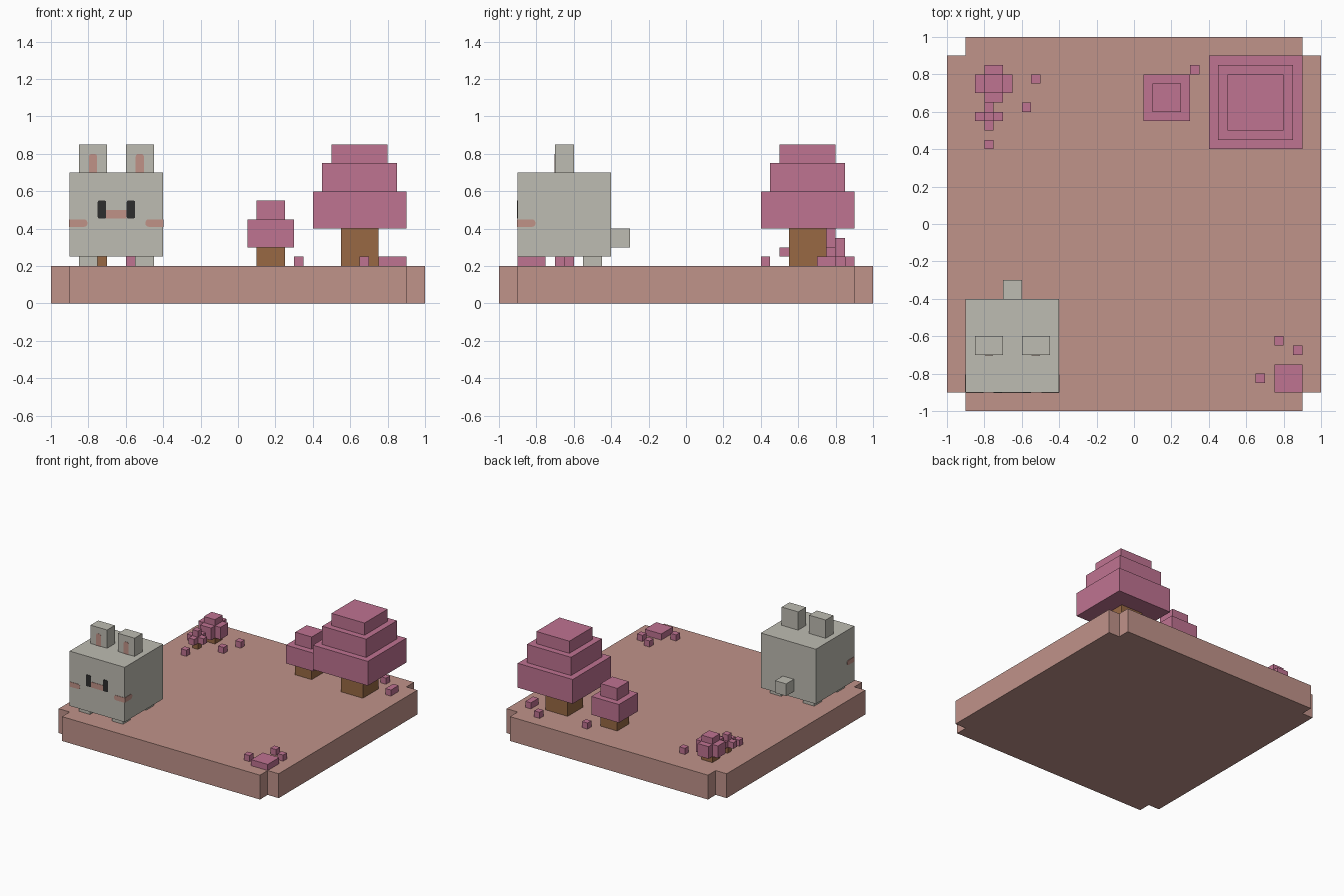
import bpy, bmesh, math
from mathutils import Vector

if "Cube" in bpy.data.objects:
    bpy.data.objects.remove(bpy.data.objects["Cube"], do_unlink=True)


def material(name, rgb):
    lin = [((c / 255 + 0.055) / 1.055) ** 2.4 for c in rgb]
    m = bpy.data.materials.new(name)
    m.use_nodes = True
    m.diffuse_color = (*lin, 1)
    m.node_tree.nodes["Principled BSDF"].inputs["Base Color"].default_value = (*lin, 1)
    return m


CLAY = material("clay pink", (192, 147, 138))
FUR = material("warm grey fur", (190, 188, 178))
BLUSH = material("blush", (192, 146, 135))
LEAF = material("pink foliage", (191, 115, 145))
BARK = material("brown bark", (152, 105, 68))
DARK = material("dark eye", (45, 45, 45))


def prism(name, outline, push, mat):
    """Extrude a closed outline of 3D points along the push vector."""
    bm = bmesh.new()
    face = bm.faces.new([bm.verts.new(p) for p in outline])
    ext = bmesh.ops.extrude_face_region(bm, geom=[face])
    moved = [v for v in ext["geom"] if isinstance(v, bmesh.types.BMVert)]
    bmesh.ops.translate(bm, verts=moved, vec=Vector(push))
    bmesh.ops.recalc_face_normals(bm, faces=bm.faces[:])
    mesh = bpy.data.meshes.new(name)
    bm.to_mesh(mesh)
    bm.free()
    mesh.materials.append(mat)
    obj = bpy.data.objects.new(name, mesh)
    bpy.context.collection.objects.link(obj)
    return obj


def box(name, x, y, z, mat):
    """Box from (min, max) ranges."""
    pts = [(x[0], y[0], z[0]), (x[1], y[0], z[0]), (x[1], y[1], z[0]), (x[0], y[1], z[0])]
    return prism(name, pts, (0, 0, z[1] - z[0]), mat)


def block(name, cx, cy, half, z0, z1, mat):
    """Square block centred on cx, cy."""
    return box(name, (cx - half, cx + half), (cy - half, cy + half), (z0, z1), mat)


def plus(name, cx, cy, half, inner, z0, z1, mat):
    """Plus-shaped slab: a square with notched corners."""
    quarter = [(half, -inner), (half, inner), (inner, inner)]
    pts = []
    for k in range(4):
        c, s = round(math.cos(k * math.pi / 2)), round(math.sin(k * math.pi / 2))
        pts += [(cx + a * c - b * s, cy + a * s + b * c, z0) for a, b in quarter]
    return prism(name, pts, (0, 0, z1 - z0), mat)


def rounded(u, v, radii):
    """Rectangle outline; radii in order: low left, low right, top right, top left."""
    corners = [(u[0], v[0], 1, 1), (u[1], v[0], -1, 1), (u[1], v[1], -1, -1), (u[0], v[1], 1, -1)]
    pts = []
    for k, ((cu, cv, su, sv), r) in enumerate(zip(corners, radii)):
        if r == 0:
            pts.append((cu, cv))
            continue
        for i in range(5):
            a = math.pi + k * math.pi / 2 + i * math.pi / 8
            pts.append((cu + su * r + r * math.cos(a), cv + sv * r + r * math.sin(a)))
    return pts


def front_plate(name, x, z, y, radii, mat):
    prism(name, [(a, y, b) for a, b in rounded(x, z, radii)], (0, -0.003, 0), mat)


def side_plate(name, y, z, x, out, radii, mat):
    prism(name, [(x, a, b) for a, b in rounded(y, z, radii)], (out * 0.003, 0, 0), mat)


# Ground slab
plus("ground_slab", 0, 0, 1.0, 0.9, 0, 0.2, CLAY)

# Animal: body, tail, then mirrored parts about its centre line
CX = -0.65
box("body", (-0.9, -0.4), (-0.9, -0.4), (0.25, 0.7), FUR)
box("tail", (-0.7, -0.6), (-0.4, -0.3), (0.3, 0.4), FUR)
front_plate("mouth", (-0.705, -0.595), (0.455, 0.5), -0.9, (0, 0, 0, 0), BLUSH)
for side, s in (("right", -1), ("left", 1)):
    def span(a, b):
        return tuple(sorted((CX + s * a, CX + s * b)))

    box(side + "_ear", span(0.05, 0.2), (-0.7, -0.6), (0.7, 0.85), FUR)
    front_plate(side + "_inner_ear", span(0.103, 0.147), (0.7, 0.8), -0.7,
                (0, 0, 0.015, 0.015), BLUSH)
    front_plate(side + "_eye", span(0.055, 0.1), (0.455, 0.55), -0.9, (0.008,) * 4, DARK)
    inner = (0, 0.018, 0.018, 0) if s < 0 else (0.018, 0, 0, 0.018)
    front_plate(side + "_cheek", span(0.155, 0.25), (0.41, 0.45), -0.9, inner, BLUSH)
    side_plate(side + "_cheek_side", (-0.9, -0.805), (0.41, 0.45), CX + s * 0.25, s,
               (0, 0.018, 0.018, 0), BLUSH)
    for end, cy in (("front", -0.8), ("back", -0.5)):
        block(f"{end}_{side}_foot", CX + s * 0.15, cy, 0.05, 0.2, 0.25, FUR)


# Trees: square trunk with stacked foliage tiers (half width, bottom, top)
def tree(name, cx, cy, trunk, tiers):
    block(name + "_trunk", cx, cy, trunk, 0.2, tiers[0][1], BARK)
    for i, (half, z0, z1) in enumerate(tiers, 1):
        block(f"{name}_foliage_{i}", cx, cy, half, z0, z1, LEAF)


tree("large_tree", 0.65, 0.65, 0.1, [(0.25, 0.4, 0.6), (0.2, 0.6, 0.75), (0.15, 0.75, 0.85)])
tree("small_tree", 0.175, 0.675, 0.075, [(0.125, 0.3, 0.45), (0.075, 0.45, 0.55)])


# Bushes: short stem, plus-shaped foliage and a cap
def bush(name, cx, cy, half, inner, mid, top):
    block(name + "_stem", cx, cy, inner, 0.2, 0.25, BARK)
    plus(name + "_foliage", cx, cy, half, inner, 0.25, mid, LEAF)
    block(name + "_cap", cx, cy, inner, mid, top, LEAF)


bush("large_bush", -0.75, 0.75, 0.1, 0.05, 0.35, 0.4)
bush("small_bush", -0.775, 0.575, 0.075, 0.025, 0.3, 0.35)

# Fallen leaves on the ground
box("leaf_pile", (0.75, 0.9), (-0.9, -0.75), (0.2, 0.25), LEAF)
box("long_leaf", (0.85, 0.9), (0.7, 0.8), (0.2, 0.25), LEAF)
leaves = [(0.675, -0.825), (0.775, -0.625), (0.875, -0.675), (0.325, 0.825),
          (0.725, 0.875), (-0.775, 0.425), (-0.575, 0.625), (-0.525, 0.775)]
for i, (lx, ly) in enumerate(leaves, 1):
    block(f"fallen_leaf_{i}", lx, ly, 0.025, 0.2, 0.25, LEAF)
